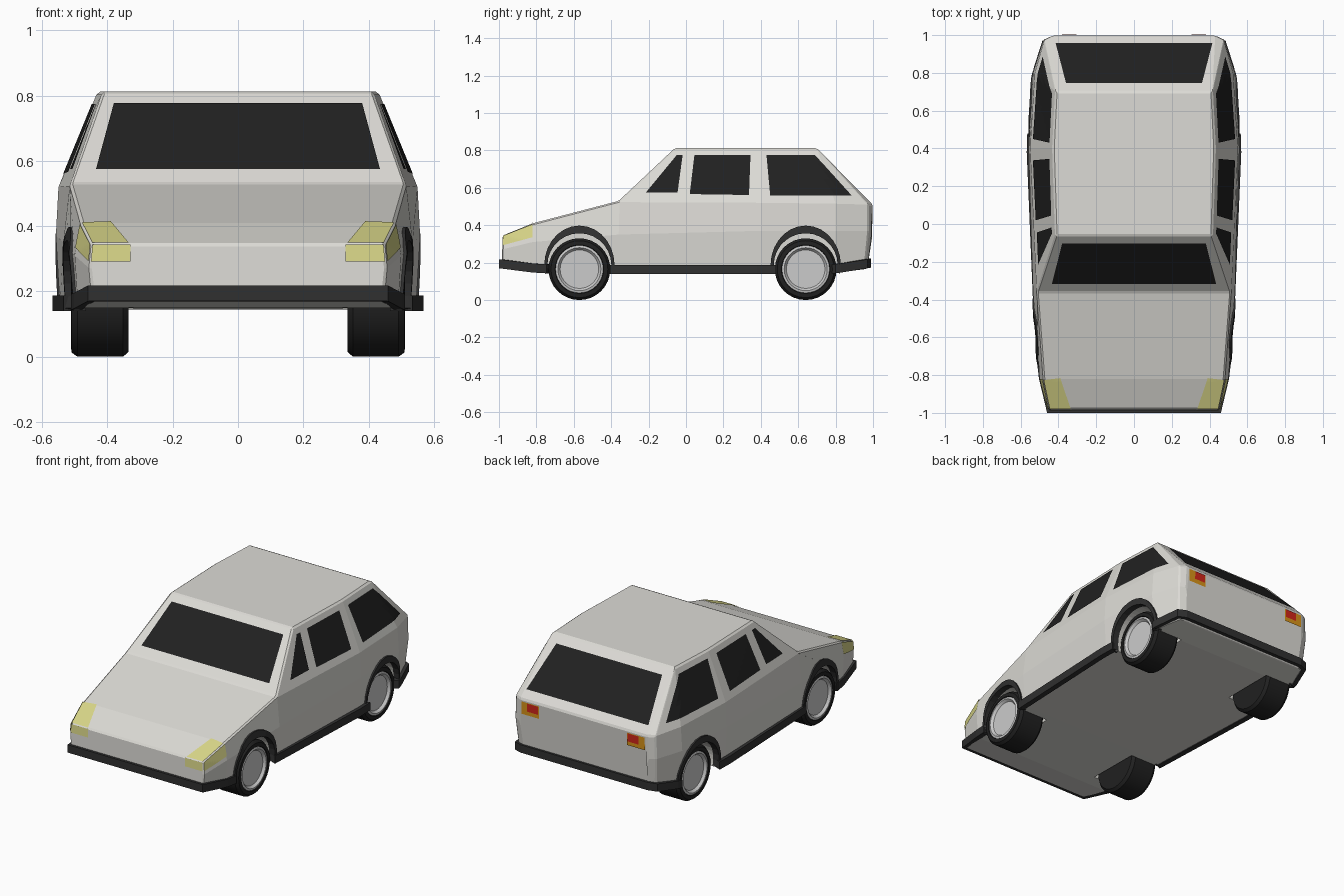
import bpy, bmesh
from math import sin, cos, pi, tau
from mathutils import Vector
from mathutils.bvhtree import BVHTree

if "Cube" in bpy.data.objects:
    bpy.data.objects.remove(bpy.data.objects["Cube"])


def material(name, rgb):
    m = bpy.data.materials.new(name)
    m.diffuse_color = (*rgb, 1)
    m.use_nodes = True
    m.node_tree.nodes["Principled BSDF"].inputs["Base Color"].default_value = m.diffuse_color
    return m


BLACK = material("black", (0.015, 0.015, 0.015))
TRIM = material("trim", (0.03, 0.03, 0.03))
PAINT = material("paint", (0.72, 0.71, 0.67))
SILVER = material("silver", (0.6, 0.6, 0.6))
YELLOW = material("yellow", (0.7, 0.68, 0.25))
ORANGE = material("orange", (0.7, 0.3, 0.01))
RED = material("red", (0.65, 0.02, 0.01))


def make(name, verts, faces, mat=None, mirror=False, recalc=True):
    """Mesh object that merges repeated points and drops collapsed faces."""
    bm = bmesh.new()
    table = {}
    vs = []
    for v in verts:
        key = tuple(round(c, 5) for c in v)
        if key not in table:
            table[key] = bm.verts.new(v)
        vs.append(table[key])
    for f in faces:
        loop = list(dict.fromkeys(vs[i] for i in f))
        if len(loop) > 2 and not bm.faces.get(loop):
            bm.faces.new(loop)
    if recalc:
        bmesh.ops.recalc_face_normals(bm, faces=bm.faces)
    me = bpy.data.meshes.new(name)
    bm.to_mesh(me)
    bm.free()
    ob = bpy.data.objects.new(name, me)
    bpy.context.collection.objects.link(ob)
    if mat:
        me.materials.append(mat)
    if mirror:
        ob.modifiers.new("mirror", 'MIRROR')
    return ob


def loft(name, rings, mat=None, mirror=False, closed=False):
    """Skin a row of equal rings; cap the ends unless closed."""
    n, k = len(rings[0]), len(rings)
    verts = [p for r in rings for p in r]
    faces = [(i * n + j, i * n + (j + 1) % n, (i + 1) % k * n + (j + 1) % n, (i + 1) % k * n + j)
             for i in range(k if closed else k - 1) for j in range(n)]
    if not closed:
        faces += [tuple(range(n)), tuple(range((k - 1) * n, k * n))]
    return make(name, verts, faces, mat, mirror)


def lathe(name, profile, y, z, mat, mirror=True, segs=32):
    """Revolve (radius, x) points round an axle parallel to x."""
    rings = [[(x, y + r * cos(tau * i / segs), z + r * sin(tau * i / segs)) for r, x in profile]
             for i in range(segs)]
    return loft(name, rings, mat, mirror, closed=True)


# body: stations of bottom, crease, belt and roof points on the +x side
A = (0.515, -0.36, 0.53)
END = (0.43, 0.998, 0.51)
ROOF = (0.415, 0.70, 0.812)
stations = [
    [(.445, -.985, .17), (.455, -.985, .27), (.448, -.98, .345), (.448, -.98, .345)],
    [(.49, -.82, .15), (.50, -.82, .31), (.48, -.82, .41), (.48, -.82, .41)],
    [(.52, -.36, .145), (.535, -.36, .35), A, A],
    [(.52, -.36, .145), (.535, -.36, .35), A, (.415, -.06, .812)],
    [(.545, .40, .145), (.558, .40, .37), (.55, .40, .52), (.43, .40, .812)],
    [(.52, .80, .145), (.535, .80, .37), (.525, .80, .515), ROOF],
    [(.465, .955, .165), (.48, .975, .37), (.475, .975, .51), ROOF],
    [(.42, .97, .17), (.435, .995, .37), END, ROOF],
    [(.42, .97, .17), (.435, .995, .37), END, END],
]
body = loft("body", [s + [(-x, y, z) for x, y, z in reversed(s)] for s in stations], PAINT)
tree = BVHTree.FromPolygons([v.co.copy() for v in body.data.vertices],
                            [tuple(p.vertices) for p in body.data.polygons])
bev = body.modifiers.new("bevel", 'BEVEL')
bev.width, bev.segments = 0.008, 1
bev.limit_method, bev.angle_limit = 'ANGLE', 0.4

# wheel wells cut out of the body
AXLES = {"front": -0.57, "rear": 0.64}
cutters = []
for end, y in AXLES.items():
    for s in (1, -1):
        c = lathe("well_cutter", [(0, s * .32), (.173, s * .32), (.173, s * .7), (0, s * .7)],
                  y, .186, None, False, 40)
        c.hide_render = True
        mod = body.modifiers.new("well", 'BOOLEAN')
        mod.operation, mod.solver, mod.object = 'DIFFERENCE', 'EXACT', c
        cutters.append(c)
bpy.context.view_layer.objects.active = body
for mod in list(body.modifiers):
    bpy.ops.object.modifier_apply(modifier=mod.name)
for c in cutters:
    bpy.data.objects.remove(c)


def project(p, axis):
    """Drop a 2D point onto the body along an axis; returns hit and normal."""
    a, b = p
    start, ray = {'side': ((2, a, b), (-1, 0, 0)), 'front': ((a, -2, b), (0, 1, 0)),
                  'back': ((a, 2, b), (0, -1, 0)), 'top': ((a, b, 2), (0, 0, -1))}[axis]
    hit, nor, _, _ = tree.ray_cast(Vector(start), Vector(ray))
    if hit is None:
        hit, nor, _, _ = tree.find_nearest(Vector(start) + Vector(ray))
    if nor.dot(Vector(ray)) > 0:
        nor = -nor
    return hit, nor


def patch(name, corners, axis, mat, mirror=True, off=.004, n=10):
    """Thin panel hugging the body inside a four-cornered outline."""
    p, q, r, s = (Vector(c) for c in corners)
    verts, normal = [], Vector()
    for i in range(n + 1):
        for j in range(n + 1):
            hit, nor = project(p.lerp(q, i / n).lerp(s.lerp(r, i / n), j / n), axis)
            verts.append(hit + nor * off)
            normal += nor
    m = n + 1
    faces = [(i * m + j, (i + 1) * m + j, (i + 1) * m + j + 1, i * m + j + 1)
             for i in range(n) for j in range(n)]
    f = faces[0]
    if (verts[f[1]] - verts[f[0]]).cross(verts[f[3]] - verts[f[0]]).dot(normal) < 0:
        faces = [f[::-1] for f in faces]
    return make(name, verts, faces, mat, mirror, recalc=False)


# windows
patch("windscreen", [(-.435, .572), (.435, .572), (.38, .775), (-.38, .775)], 'front', BLACK, False)
patch("rear_window", [(-.415, .553), (.415, .553), (.36, .768), (-.36, .768)], 'back', BLACK, False)
patch("front_side_window", [(-.215, .573), (-.045, .573), (-.018, .773), (-.05, .773)], 'side', BLACK)
patch("middle_side_window", [(.02, .565), (.337, .56), (.345, .773), (.045, .773)], 'side', BLACK)
patch("rear_side_window", [(.45, .557), (.885, .557), (.69, .773), (.43, .773)], 'side', BLACK)

# lamps
patch("headlight_front", [(.33, .292), (.45, .292), (.446, .343), (.33, .343)], 'front', YELLOW)
patch("headlight_side", [(-.98, .292), (-.82, .335), (-.82, .405), (-.978, .343)], 'side', YELLOW)
patch("headlight_top", [(.335, -.978), (.446, -.978), (.478, -.825), (.39, -.815)], 'top', YELLOW)
patch("indicator", [(.30, .42), (.42, .42), (.42, .497), (.30, .497)], 'back', ORANGE)
patch("tail_light", [(.305, .445), (.38, .445), (.38, .495), (.305, .495)], 'back', RED, off=.007)


# bumpers and sills
def strip(name, path, mirror):
    rings = [[(x, y, z), (x, y, z + .048), (x * .94, y * .97, z + .048), (x * .94, y * .97, z)]
             for x, y, z in path]
    return loft(name, rings, TRIM, mirror)


def both(path):
    return path + [(-x, y, z) for x, y, z in reversed(path)]


strip("front_bumper", both([(.512, -.745, .143), (.503, -.82, .147), (.46, -1.0, .17)]), False)
strip("rear_bumper", both([(.535, .80, .143), (.53, .83, .147), (.485, .97, .17), (.43, .99, .173)]), False)
strip("sill", [(.535, -.405, .14), (.568, .38, .14), (.565, .48, .14)], True)

# wheel arch trims, tyres and rims
for end, y in AXLES.items():
    rings = []
    for i in range(17):
        t = pi * (i / 16 * 1.14 - .07)
        yi, zi = y + .171 * cos(t), .186 + .171 * sin(t)
        yo, zo = y + .188 * cos(t), .186 + .212 * sin(t)
        xi = project((yi, max(zi, .18)), 'side')[0].x + .01
        xo = project((yo, max(zo, .18)), 'side')[0].x + .01
        rings.append([(xi, yi, zi), (xo, yo, zo), (xo - .04, yo, zo), (xi - .04, yi, zi)])
    loft(end + "_arch_trim", rings, TRIM, True)
    tyre = lathe(end + "_tyre", [(0, .335), (.15, .335), (.165, .352), (.165, .492), (.152, .51),
                                 (.13, .512), (.122, .49), (0, .49)], y, .165, BLACK)
    rim = lathe(end + "_rim", [(0, .48), (.127, .48), (.127, .508), (.115, .511), (.103, .496),
                               (0, .496)], y, .165, SILVER)
    for ob in (tyre, rim):
        bpy.ops.object.select_all(action='DESELECT')
        ob.select_set(True)
        bpy.context.view_layer.objects.active = ob
        bpy.ops.object.shade_smooth_by_angle(angle=0.6)
